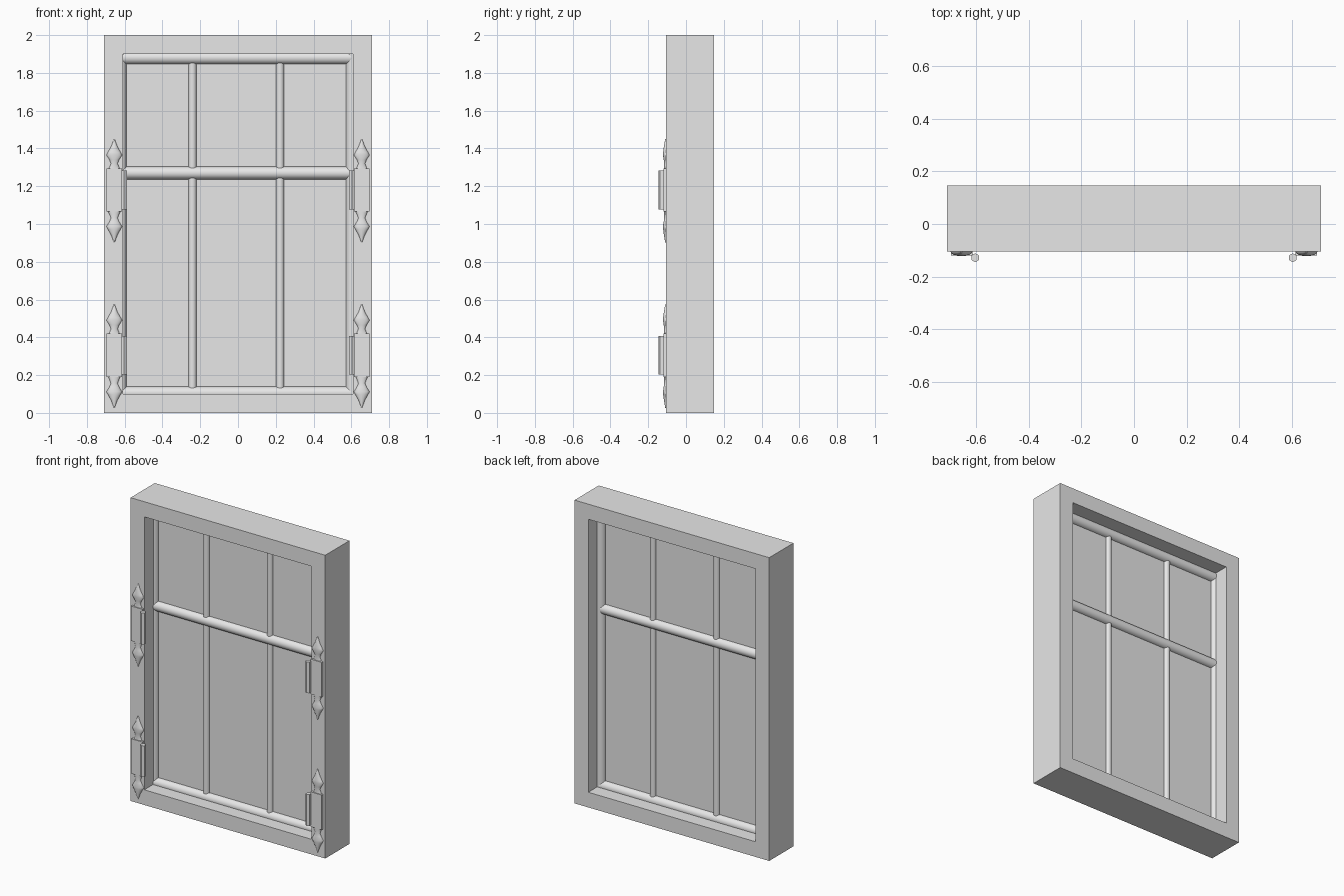
import bpy
import bmesh
import math
from mathutils import Matrix, Vector

cube = bpy.data.objects.get("Cube")
if cube:
    bpy.data.objects.remove(cube, do_unlink=True)

COLOUR = (0.8, 0.8, 0.8, 1.0)
grey = bpy.data.materials.new("plain_grey")
grey.use_nodes = True
grey.diffuse_color = COLOUR
grey.node_tree.nodes["Principled BSDF"].inputs["Base Color"].default_value = COLOUR

PANE_Y = 0.02


def finish(name, bm, smooth=False):
    bmesh.ops.recalc_face_normals(bm, faces=bm.faces)
    mesh = bpy.data.meshes.new(name)
    bm.to_mesh(mesh)
    bm.free()
    mesh.materials.append(grey)
    obj = bpy.data.objects.new(name, mesh)
    bpy.context.collection.objects.link(obj)
    if smooth:
        bpy.ops.object.select_all(action="DESELECT")
        obj.select_set(True)
        bpy.context.view_layer.objects.active = obj
        bpy.ops.object.shade_smooth_by_angle(angle=math.radians(50))
    return obj


def box(name, low, high):
    low, high = Vector(low), Vector(high)
    bm = bmesh.new()
    bmesh.ops.create_cube(bm, size=1)
    bmesh.ops.scale(bm, vec=high - low, verts=bm.verts)
    bmesh.ops.translate(bm, vec=(low + high) / 2, verts=bm.verts)
    return finish(name, bm)


def rod(name, start, end, radius, sides=16, smooth=True):
    start, end = Vector(start), Vector(end)
    axis = end - start
    turn = axis.to_track_quat("Z", "Y").to_matrix().to_4x4()
    bm = bmesh.new()
    bmesh.ops.create_cone(bm, cap_ends=True, segments=sides, radius1=radius,
                          radius2=radius, depth=axis.length,
                          matrix=Matrix.Translation((start + end) / 2) @ turn)
    return finish(name, bm, smooth)


# Outer frame: a rectangular ring extruded through its depth
def outer_frame(front, back):
    bm = bmesh.new()
    loops = []
    for y in (front, back):
        for x, low, high in ((0.71, 0, 2), (0.61, 0.1, 1.9)):
            corners = ((-x, low), (x, low), (x, high), (-x, high))
            loops.append([bm.verts.new((cx, y, cz)) for cx, cz in corners])
    for a, b in ((0, 1), (2, 3), (0, 2), (1, 3)):
        for i in range(4):
            j = (i + 1) % 4
            bm.faces.new((loops[a][i], loops[a][j], loops[b][j], loops[b][i]))
    return finish("window_frame", bm)


outer_frame(-0.105, 0.147)
box("glass_pane", (-0.63, PANE_Y - 0.004, 0.08), (0.63, PANE_Y + 0.004, 1.92))

# Rounded moulding partly sunk into the frame
for name, x in (("moulding_right", -0.625), ("moulding_left", 0.605)):
    rod(name, (x, PANE_Y, 0.08), (x, PANE_Y, 1.92), 0.035)
for name, z in (("moulding_bottom", 0.105), ("moulding_top", 1.88)):
    rod(name, (-0.64, PANE_Y, z), (0.64, PANE_Y, z), 0.035)

# Glazing bars
for name, x in (("upright_bar_right", -0.241), ("upright_bar_left", 0.223)):
    rod(name, (x, PANE_Y, 0.12), (x, PANE_Y, 1.87), 0.022)
rod("cross_bar", (-0.61, PANE_Y, 1.27), (0.59, PANE_Y, 1.27), 0.034)


# Hinge spearhead: (height, half width, bulge), swept as half rounds
SPEAR = ((0.0, 0.036, 0.012), (0.02, 0.026, 0.012), (0.04, 0.018, 0.012),
         (0.06, 0.026, 0.014), (0.085, 0.042, 0.018), (0.1, 0.034, 0.017),
         (0.13, 0.017, 0.013), (0.17, 0.002, 0.006))


def spearhead(name, x, z, direction):
    bm = bmesh.new()
    steps = 8
    rows = []
    for height, width, bulge in SPEAR:
        row = []
        for i in range(steps + 1):
            a = math.pi * i / steps
            row.append(bm.verts.new((x - width * math.cos(a),
                                     -0.104 - bulge * math.sin(a),
                                     z + direction * height)))
        rows.append(row)
    for low, high in zip(rows, rows[1:]):
        for i in range(steps + 1):
            j = (i + 1) % (steps + 1)
            bm.faces.new((low[i], low[j], high[j], high[i]))
    bm.faces.new(rows[0])
    bm.faces.new(rows[-1])
    finish(name, bm, True)


for side, s in (("right", -1), ("left", 1)):
    for level, z in (("lower", 0.305), ("upper", 1.18)):
        tag = level + "_" + side
        x = s * 0.655
        inner, outer = sorted((s * 0.614, s * 0.695))
        box("hinge_plate_" + tag, (inner, -0.12, z - 0.115), (outer, -0.1, z + 0.115))
        spearhead("hinge_top_spear_" + tag, x, z + 0.1, 1)
        spearhead("hinge_bottom_spear_" + tag, x, z - 0.108, -1)
        rod("hinge_knuckle_" + tag, (s * 0.603, -0.128, z - 0.103),
            (s * 0.603, -0.128, z + 0.103), 0.017, 6, False)
